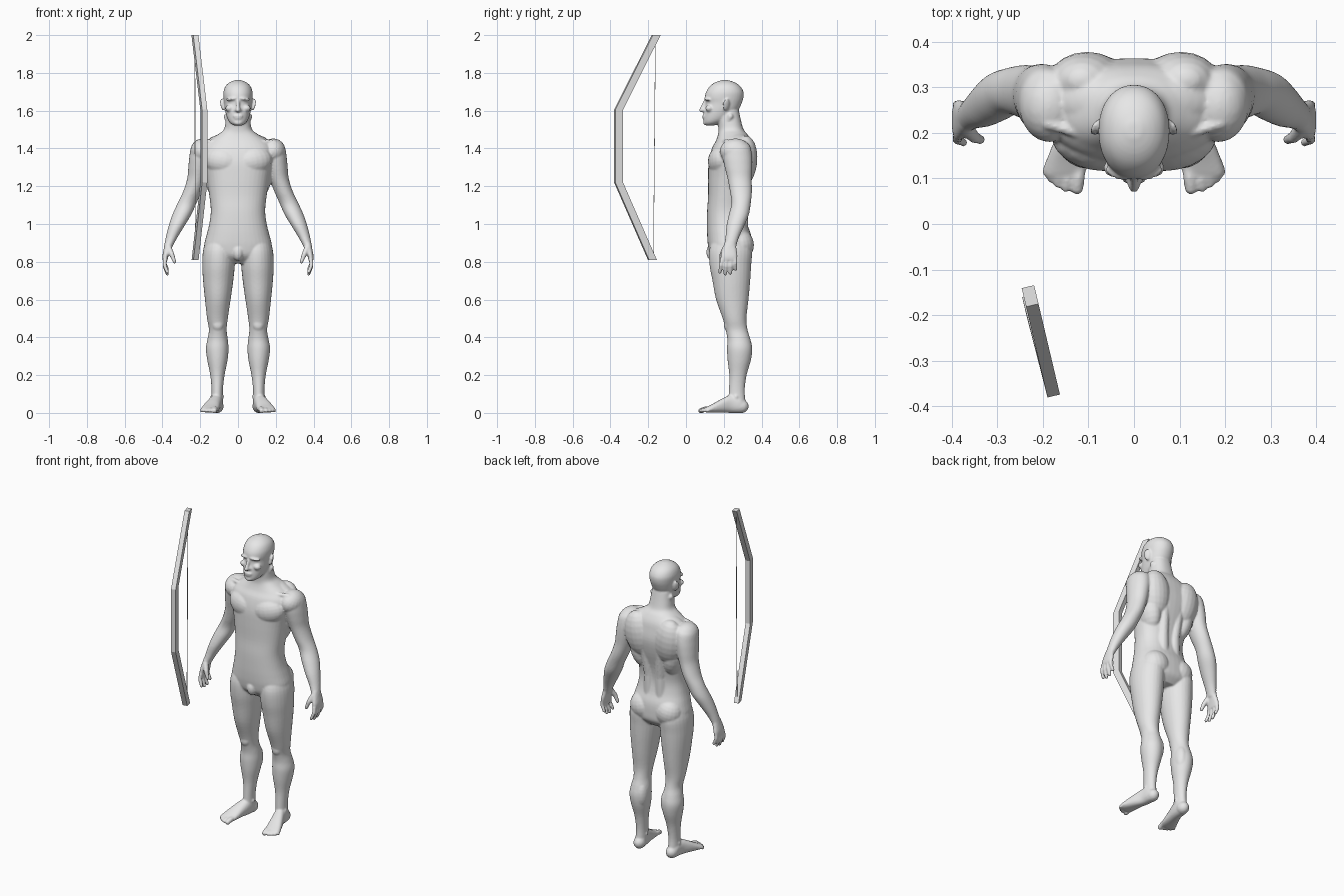
import bpy, bmesh, math
from mathutils import Vector, Matrix

grey = bpy.data.materials.new("plain grey")
grey.diffuse_color = (0.8, 0.8, 0.8, 1)


def spline(rows, steps=4):
    """Smoothly interpolate rows of numbers."""
    out = []
    for i in range(len(rows) - 1):
        p = [rows[max(0, min(len(rows) - 1, i + k))] for k in (-1, 0, 1, 2)]
        for s in range(steps):
            t = s / steps
            out.append([0.5 * (2 * b + (c - a) * t + (2 * a - 5 * b + 4 * c - d) * t * t
                               + (3 * b - a - 3 * c + d) * t ** 3) for a, b, c, d in zip(*p)])
    return out + [list(rows[-1])]


def skin(bm, rings):
    """Bridge rings of points and cap both ends."""
    vs = [[bm.verts.new(p) for p in r] for r in rings]
    n = len(vs[0])
    for a, b in zip(vs, vs[1:]):
        for i in range(n):
            bm.faces.new((a[i], a[(i + 1) % n], b[(i + 1) % n], b[i]))
    bm.faces.new(vs[0][::-1])
    bm.faces.new(vs[-1])


def loft(bm, rows, sx=1, along_y=False, power=1.0, n=28):
    """Rows are x, y, z, half width, half depth (half height when along_y)."""
    rings = []
    for x, y, z, a, b in spline(rows):
        ring = []
        for i in range(n):
            t = 2 * math.pi * i / n
            c, s = math.cos(t), math.sin(t)
            c, s = math.copysign(abs(c) ** power, c) * a, math.copysign(abs(s) ** power, s) * b
            ring.append((sx * (x + c), y, z + s) if along_y else (sx * (x + c), y + s, z))
        rings.append(ring)
    skin(bm, rings)


def blob(bm, pos, size, sx=1, turn=(0, 0, 0)):
    """Ellipsoid muscle or feature."""
    m = Matrix.Translation(pos)
    for ang, ax in zip(turn, "XYZ"):
        m = m @ Matrix.Rotation(math.radians(ang), 4, ax)
    m = Matrix.Diagonal((sx, 1, 1, 1)) @ m @ Matrix.Diagonal((*size, 1))
    bmesh.ops.create_uvsphere(bm, u_segments=20, v_segments=12, radius=1, matrix=m)


def limb(bm, pts, radii, sx=1):
    """Jointed round digit: tapered segments with ball joints."""
    pts = [Vector(p) for p in pts]
    for p, r in zip(pts, radii):
        blob(bm, p, (r, r, r), sx)
    for p, q, r, s in zip(pts, pts[1:], radii, radii[1:]):
        d = (q - p).to_track_quat('Z', 'Y')
        skin(bm, [[((v.x * sx), v.y, v.z) for v in
                   (c + d @ Vector((k * math.cos(i * math.pi / 6), k * math.sin(i * math.pi / 6), 0))
                    for i in range(12))] for c, k in ((p, r), (q, s))])


def profile(rows):
    """Rows of z, half width, front y, back y -> centred loft rows."""
    return [(0, (f + b) / 2, z, w, (b - f) / 2) for z, w, f, b in rows]


def finish(bm, name):
    bmesh.ops.recalc_face_normals(bm, faces=bm.faces)
    me = bpy.data.meshes.new(name)
    bm.to_mesh(me)
    bm.free()
    me.materials.append(grey)
    ob = bpy.data.objects.new(name, me)
    bpy.context.collection.objects.link(ob)
    return ob


body = bmesh.new()
# torso and neck
loft(body, profile([(.79, .10, .17, .31), (.83, .165, .13, .345), (.88, .18, .117, .35), (.94, .167, .112, .345),
                    (1.0, .152, .111, .325), (1.07, .144, .112, .315), (1.15, .152, .117, .325),
                    (1.25, .168, .117, .352), (1.33, .185, .12, .364), (1.40, .185, .137, .355),
                    (1.44, .155, .158, .345), (1.475, .105, .17, .325), (1.50, .075, .172, .305),
                    (1.54, .066, .168, .293), (1.60, .06, .16, .28)]), power=.86, n=40)
# head: jaw, face and skull
loft(body, profile([(1.522, .022, .105, .15), (1.535, .042, .094, .19), (1.56, .057, .093, .235),
                    (1.60, .068, .097, .275), (1.64, .073, .105, .295), (1.67, .077, .1, .304),
                    (1.70, .077, .107, .304), (1.73, .066, .127, .287), (1.75, .044, .155, .258),
                    (1.762, .015, .19, .222)]), power=.94, n=36)
# nose, lips, chin
limb(body, [(0, .104, 1.655), (0, .092, 1.625), (0, .082, 1.603)], [.008, .01, .0125])
blob(body, (0, .094, 1.572), (.026, .008, .006))
blob(body, (0, .095, 1.560), (.021, .008, .006))
blob(body, (0, .104, 1.536), (.024, .014, .013))
# front mound of pelvis
blob(body, (0, .14, .85), (.03, .032, .045))

for sx in (-1, 1):
    # brow, cheek, nostril, ear
    blob(body, (.034, .112, 1.662), (.032, .014, .008), sx, (0, 8, 18))
    blob(body, (.045, .123, 1.612), (.022, .02, .018), sx)
    blob(body, (.012, .097, 1.602), (.008, .01, .008), sx)
    blob(body, (.082, .212, 1.632), (.008, .02, .033), sx, (-8, 10, 30))
    # chest, shoulder blade, side and neck muscles
    blob(body, (.085, .178, 1.335), (.098, .06, .075), sx, (0, -12, 12))
    blob(body, (.1, .305, 1.33), (.09, .072, .14), sx, (-6, 8, 0))
    blob(body, (.115, .26, 1.24), (.062, .085, .13), sx, (0, 12, 0))
    blob(body, (.085, .27, 1.445), (.105, .055, .035), sx, (0, 20, 0))
    limb(body, [(.06, .235, 1.57), (.02, .175, 1.45)], [.016, .012], sx)
    limb(body, [(.02, .168, 1.437), (.19, .22, 1.435)], [.01, .012], sx)
    # lower back and buttock
    limb(body, [(.04, .295, .98), (.04, .3, 1.1), (.05, .32, 1.25)], [.035, .03, .03], sx)
    blob(body, (.083, .282, .888), (.084, .078, .085), sx, (0, 15, 0))
    # leg
    loft(body, [(.09, .235, .93, .075, .09), (.1, .236, .86, .085, .113), (.103, .235, .78, .086, .11),
                (.105, .24, .70, .08, .1), (.107, .245, .60, .068, .086), (.109, .257, .50, .055, .063),
                (.107, .268, .44, .047, .058), (.108, .28, .39, .054, .061), (.11, .284, .34, .06, .067),
                (.109, .282, .28, .054, .062), (.109, .275, .2, .038, .046), (.11, .269, .12, .03, .042),
                (.111, .27, .05, .031, .046)], sx)
    blob(body, (.107, .222, .467), (.03, .022, .035), sx)
    blob(body, (.085, .3, .34), (.035, .045, .08), sx)
    # ankle bones, heel and foot
    blob(body, (.11, .265, .085), (.038, .018, .018), sx)
    blob(body, (.11, .292, .035), (.034, .04, .036), sx)
    loft(body, [(.11, .315, .028, .02, .024), (.112, .29, .042, .032, .042), (.117, .24, .048, .034, .048),
                (.132, .19, .038, .04, .037), (.146, .14, .024, .046, .023), (.152, .11, .017, .045, .015),
                (.154, .1, .015, .036, .01)], sx, True, .85)
    # toes
    for x, y, tx, ty, r in ((.12, .12, .125, .079, .0145), (.143, .115, .15, .08, .0105), (.16, .12, .168, .089, .01),
                            (.174, .127, .182, .1, .0095), (.185, .138, .193, .114, .009)):
        limb(body, [(x, y, .02), ((x + tx) / 2, (y + ty) / 2, .019), (tx, ty, .0115)], [r, r, r], sx)
    # arm
    loft(body, [(.165, .268, 1.442, .04, .04), (.187, .268, 1.415, .058, .07), (.197, .272, 1.36, .06, .078),
                (.207, .278, 1.30, .056, .073), (.218, .284, 1.24, .051, .064), (.242, .291, 1.17, .049, .058),
                (.27, .292, 1.11, .05, .051), (.297, .28, 1.05, .05, .053), (.325, .261, .99, .042, .047),
                (.351, .245, .93, .031, .036), (.366, .235, .89, .024, .033), (.372, .23, .87, .021, .034)], sx)
    blob(body, (.185, .262, 1.385), (.067, .083, .068), sx, (0, 30, 0))
    # palm
    loft(body, [(.366, .234, .9, .021, .03), (.376, .23, .865, .018, .038), (.384, .228, .83, .016, .045),
                (.386, .227, .808, .013, .044)], sx, power=.85)
    # fingers
    for y, ty, z0, z1 in ((.191, .179, .81, .745), (.214, .207, .81, .735), (.238, .235, .81, .739), (.26, .262, .817, .76)):
        limb(body, [(.386, y, z0), (.389, (y + ty) / 2, (z0 + z1) / 2 + .005), (.374, ty, z1)], [.0115, .0105, .0095], sx)
    # thumb
    limb(body, [(.366, .208, .872), (.35, .19, .838), (.336, .185, .8)], [.016, .0135, .01], sx)

body_ob = finish(body, "body")
# fuse the parts into one smooth skin
rm = body_ob.modifiers.new("fuse", 'REMESH')
rm.mode = 'VOXEL'
rm.voxel_size = .0055
rm.use_smooth_shade = True
sm = body_ob.modifiers.new("soften", 'SMOOTH')
sm.factor, sm.iterations = .5, 4


# bow: sheared rectangular bar turned slightly about the vertical
d = Vector((.23, -.973, 0))
side = Vector((.973, .23, 0))
bow = bmesh.new()
skin(bow, [[c + d * (i * .021) + side * (j * .014) for i, j in ((-1, -1), (1, -1), (1, 1), (-1, 1))]
           for c in (Vector((-.227, -.178, .81)), Vector((-.181, -.357, 1.22)),
                     Vector((-.181, -.357, 1.605)), Vector((-.228, -.158, 2.0)))])
finish(bow, "bow")

# bow string
string = bmesh.new()
skin(string, [[c + Vector((i * .0015, j * .0015, 0)) for i, j in ((-1, -1), (1, -1), (1, 1), (-1, 1))]
              for c in (Vector((-.227, -.172, .84)), Vector((-.228, -.162, 1.97)))])
finish(string, "bow_string")
